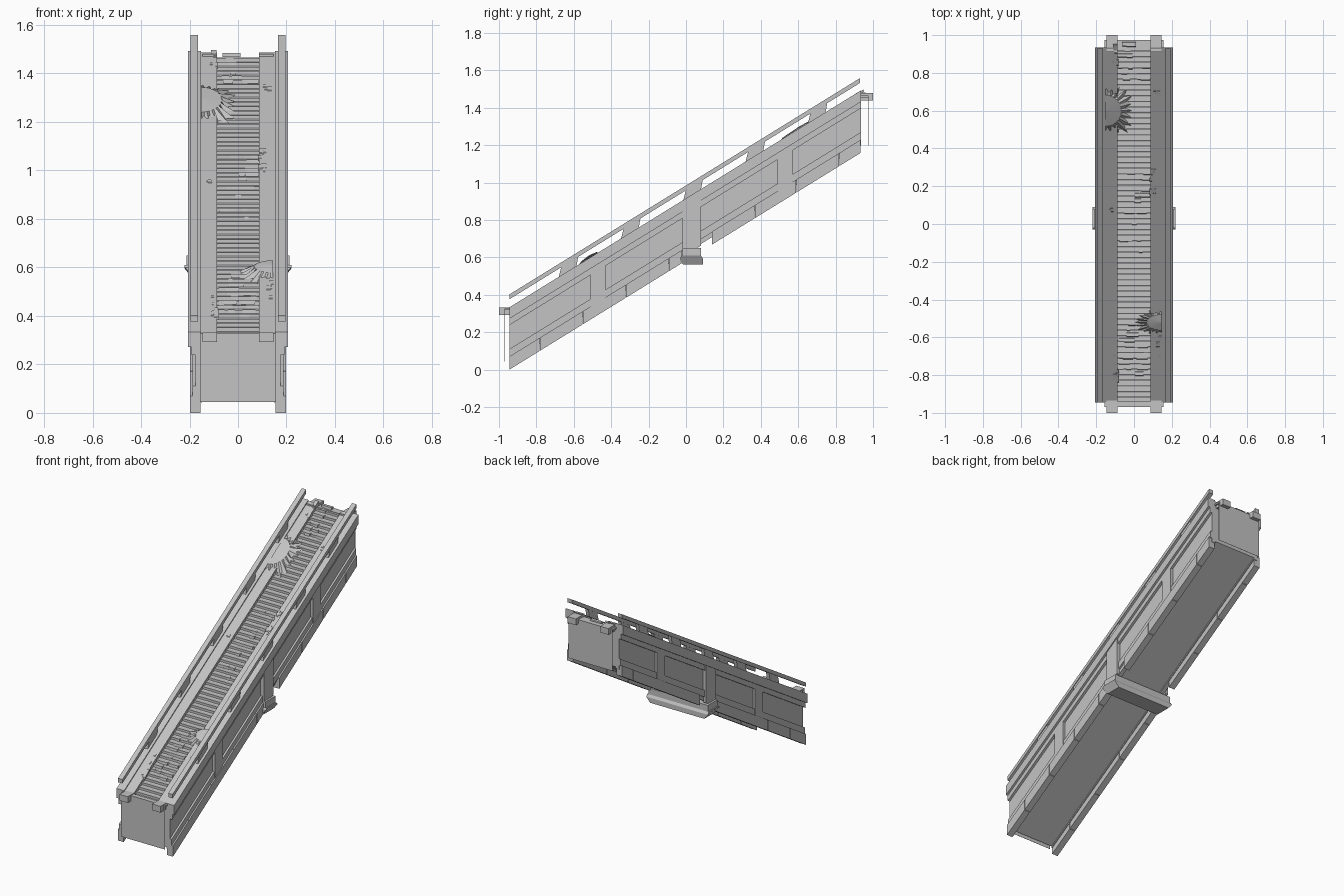
import bpy, bmesh, math, random

random.seed(4)
if bpy.data.objects.get("Cube"):
    bpy.data.objects.remove(bpy.data.objects["Cube"])

SLOPE = 0.617
Y0, Y1 = -0.945, 0.935

stone = bpy.data.materials.new("grey_stone")
stone.use_nodes = True
COLOUR = (0.55, 0.55, 0.55, 1)
stone.diffuse_color = COLOUR
stone.node_tree.nodes["Principled BSDF"].inputs["Base Color"].default_value = COLOUR


def base(y):
    """Height of the sloping underside at y."""
    return SLOPE * (y - Y0)


def finish(name, bm):
    bmesh.ops.recalc_face_normals(bm, faces=bm.faces)
    mesh = bpy.data.meshes.new(name)
    bm.to_mesh(mesh)
    bm.free()
    mesh.materials.append(stone)
    ob = bpy.data.objects.new(name, mesh)
    bpy.context.collection.objects.link(ob)
    return ob


def extrude(bm, pts, x0, x1):
    """Extrude a (y, z) outline from x0 to x1."""
    a = [bm.verts.new((x0, y, z)) for y, z in pts]
    b = [bm.verts.new((x1, y, z)) for y, z in pts]
    bm.faces.new(a)
    bm.faces.new(b[::-1])
    for i in range(len(pts)):
        j = (i + 1) % len(pts)
        bm.faces.new((a[i], b[i], b[j], a[j]))


def ramp(pts):
    """Turn (y, height above the slope) into (y, z)."""
    return [(y, base(y) + h) for y, h in pts]


def bar(y0, y1, h0, h1):
    return ramp([(y0, h0), (y1, h0), (y1, h1), (y0, h1)])


def box(y0, y1, z0, z1):
    return [(y0, z0), (y1, z0), (y1, z1), (y0, z1)]


def part(name, outlines, x0, x1, both=True):
    bm = bmesh.new()
    for pts in outlines:
        extrude(bm, pts, x0, x1)
        if both:
            extrude(bm, pts, -x1, -x0)
    return finish(name, bm)


# Central body and flight of steps
part("body", [bar(Y0, Y1, 0.05, 0.3)], -0.157, 0.157, False)
STEPS = 64
run = (Y1 - Y0 + 0.01) / STEPS
rise = run * SLOPE
outline = [(Y1, base(Y1) + 0.25), (Y0, 0.25)]
for i in range(STEPS):
    y = Y0 + i * run
    z = base(y) + 0.306 + rise / 2
    outline += [(y, z), (min(y + run, Y1), z)]
part("steps", [outline], -0.09, 0.09, False)

# Flat end walls standing just clear of the body, with thin landings
part("end_walls", [box(-0.97, -0.969, 0.045, 0.328),
                   box(0.974, 0.975, 1.2, 1.466)], -0.157, 0.157, False)
part("landings", [box(-0.97, Y0 + 0.005, 0.318, 0.328),
                  box(Y1 - 0.005, 0.975, 1.456, 1.466)], -0.157, 0.157, False)

# Curbs with square blocks at both ends
part("curbs", [bar(Y0, Y1, 0.25, 0.326)], 0.087, 0.152)
part("curb_end_blocks", [box(-1, -0.92, 0.292, 0.332),
                         box(0.91, 1, 1.44, 1.48)], 0.087, 0.146)

# Side walls: recessed panels, frame, upper ledge
part("side_walls", [bar(Y0, Y1, 0.04, 0.325)], 0.15, 0.176)
part("wall_frames", [bar(Y0, Y1, 0.238, 0.275)]
     + [bar(a, b, 0.07, 0.24) for a, b in ((-0.51, -0.43), (-0.02, 0.08), (0.49, 0.57))],
     0.165, 0.192)
part("wall_ledges", [bar(Y0, Y1, 0.272, 0.333)], 0.152, 0.206)

# Two-step trim and separate blocks along the bottom edge
part("lower_trim", [bar(Y0, -0.02, 0.065, 0.11), bar(0.08, Y1, 0.065, 0.11)], 0.16, 0.188)
cuts = (Y0, -0.78, -0.55, -0.32, -0.09, -0.02), (0.14, 0.37, 0.59, 0.82, Y1)
part("bottom_blocks", [bar(a, b - 0.003, 0, 0.07)
                       for row in cuts for a, b in zip(row, row[1:])], 0.155, 0.197)

# Handrails on flared posts
part("handrails", [bar(Y0, Y1 - 0.005, 0.376, 0.402)], 0.164, 0.195)
posts = []
for k in range(-2, 3):
    c = 0.035 + k * 0.333
    posts.append(ramp([(c - 0.05, 0.33), (c + 0.045, 0.33), (c + 0.055, 0.38), (c - 0.035, 0.38)]))
part("handrail_posts", posts, 0.168, 0.19)

# Cross beam carrying the middle of the flight, its lower edge drawn in at the ends
part("beam_top", [box(-0.02, 0.08, 0.605, 0.65)], -0.212, 0.212, False)
beam = part("beam_bottom", [[(-0.015, 0.563), (0.09, 0.563), (0.09, 0.595), (0.08, 0.61),
                             (-0.02, 0.61), (-0.03, 0.6), (-0.03, 0.575)]], -0.22, 0.22, False)
for v in beam.data.vertices:
    if v.co.z < 0.58:
        v.co.x *= 0.88
part("beam_pillar", [bar(-0.02, 0.08, 0.03, 0.275)], 0.18, 0.199)


# Rubble: a low mound with a ragged edge spilling from the curb onto the steps
def rubble(name, x, y, side, reach, spread, height):
    bm = bmesh.new()
    n = 25
    top = bm.verts.new((x, y, base(y) + 0.326 + height))
    mid, rim = [], []
    for i in range(n):
        t = -math.pi / 2 + math.pi * i / (n - 1)
        dx, dy = side * reach * math.cos(t), spread * math.sin(t)
        ragged = random.uniform(0.65, 0.85) if i % 2 else random.uniform(0.9, 1.1)
        for ring, f, h in ((mid, 0.55, 0.326 + height * 0.7), (rim, ragged, 0.308)):
            yy = y + dy * f
            ring.append(bm.verts.new((x + dx * f, yy, base(yy) + h)))
    for i in range(n - 1):
        bm.faces.new((top, mid[i], mid[i + 1]))
        bm.faces.new((mid[i], rim[i], rim[i + 1], mid[i + 1]))
    finish(name, bm)


rubble("left_rubble", -0.15, 0.6, 1, 0.15, 0.15, 0.018)
rubble("right_rubble", 0.145, -0.52, -1, 0.14, 0.075, 0.022)


# Broken slivers of tread lying in clusters
bm = bmesh.new()
for yc, spread, count, xc in ((0.85, 0.1, 18, 0), (0.2, 0.08, 12, 0.06), (0.04, 0.03, 6, -0.02),
                              (-0.12, 0.04, 6, 0.02), (-0.58, 0.06, 10, 0), (-0.73, 0.08, 16, 0)):
    for _ in range(count):
        i = round((yc + random.uniform(-spread, spread) - Y0) / run)
        y = Y0 + i * run
        z = base(y) + 0.306 + rise / 2
        w = random.uniform(0.008, 0.03)
        x = max(-0.085 + w, min(0.085 - w, xc + random.uniform(-0.08, 0.08)))
        d = random.uniform(0.002, 0.008)
        extrude(bm, [(y - d, z - 0.014), (y + run * 0.6, z - 0.005),
                     (y + run * 0.5, z + 0.002), (y - d * 0.6, z + 0.002)], x - w, x + w)
finish("broken_treads", bm)

# Chipped pieces on the curbs
bm = bmesh.new()
for x, yc, spread, count in ((-0.1, -0.76, 0.07, 8), (-0.1, 0.9, 0.05, 7), (0.1, 0.22, 0.07, 9),
                             (0.13, -0.65, 0.06, 6), (-0.125, 0.06, 0.02, 3), (0.12, 0.7, 0.02, 3)):
    for _ in range(count):
        y = yc + random.uniform(-spread, spread)
        px = x + random.uniform(-0.012, 0.012)
        w, d = random.uniform(0.003, 0.01), random.uniform(0.006, 0.02)
        extrude(bm, ramp([(y - d, 0.318), (y + d, 0.318), (y + d * 0.6, 0.33),
                          (y - d * 0.8, 0.329)]), px - w, px + w)
finish("curb_chips", bm)
